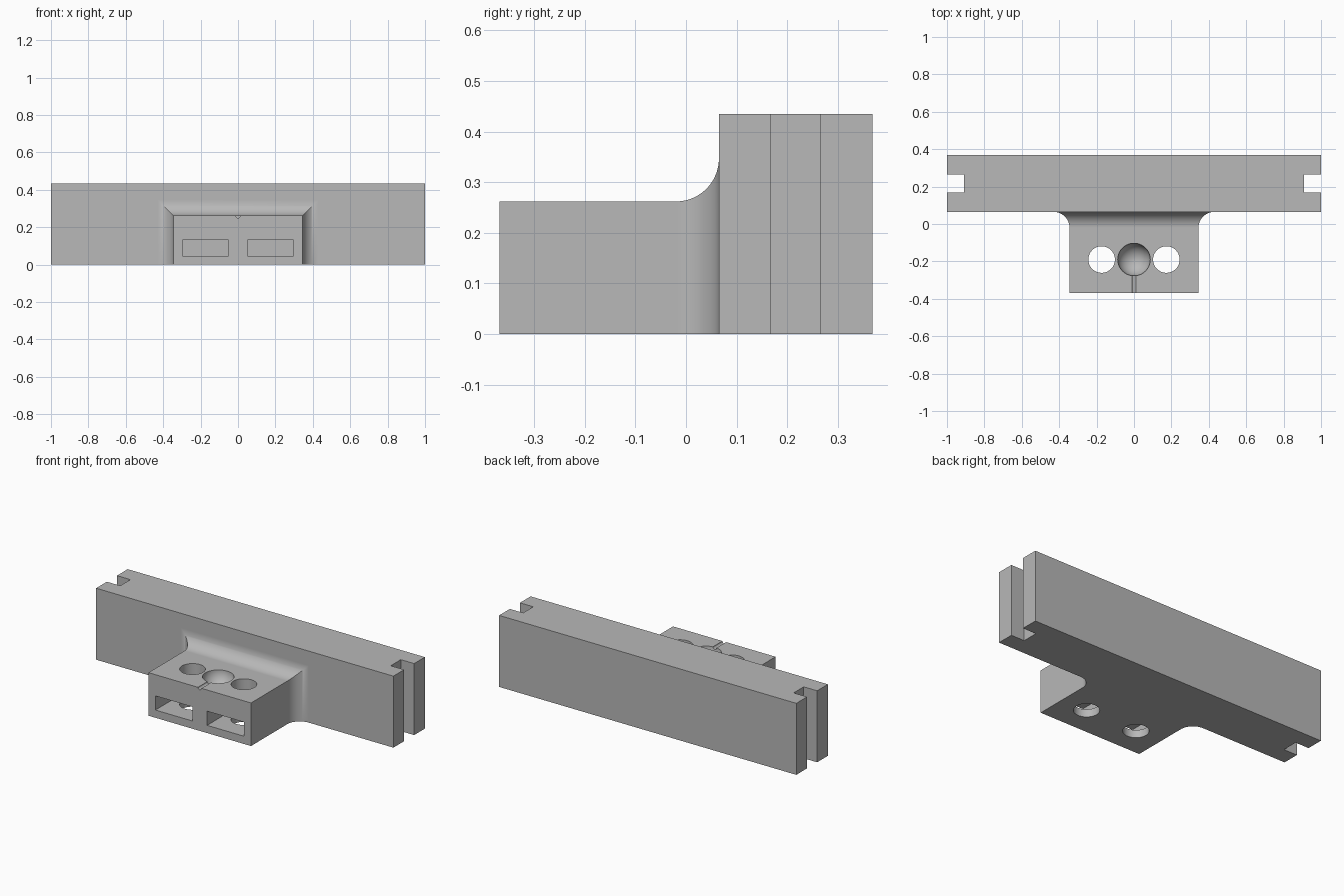
import bpy, bmesh, math
from mathutils import Matrix, Vector

if "Cube" in bpy.data.objects:
    bpy.data.objects.remove(bpy.data.objects["Cube"], do_unlink=True)

grey = bpy.data.materials.new("plain grey")
grey.use_nodes = True
grey.diffuse_color = (0.48, 0.48, 0.48, 1)
grey.node_tree.nodes["Principled BSDF"].inputs["Base Color"].default_value = grey.diffuse_color

SLAB_FRONT, SLAB_BACK, SLAB_TOP = 0.065, 0.368, 0.435
BLOCK_FRONT, BLOCK_HALF, BLOCK_TOP = -0.368, 0.345, 0.262
FILLET = 0.085
HOLE_X, HOLE_Y = 0.173, -0.19


def make_object(name, bm):
    bmesh.ops.recalc_face_normals(bm, faces=bm.faces)
    mesh = bpy.data.meshes.new(name)
    bm.to_mesh(mesh)
    bm.free()
    mesh.materials.append(grey)
    obj = bpy.data.objects.new(name, mesh)
    bpy.context.collection.objects.link(obj)
    return obj


def loft(name, rings):
    """Skin a list of matching closed rings and cap both ends."""
    bm = bmesh.new()
    loops = [[bm.verts.new(p) for p in ring] for ring in rings]
    for a, b in zip(loops, loops[1:]):
        for i in range(len(a)):
            j = (i + 1) % len(a)
            bm.faces.new((a[i], a[j], b[j], b[i]))
    bm.faces.new(loops[0])
    bm.faces.new(loops[-1])
    return make_object(name, bm)


def box(name, low, high):
    rings = [[(low[0], low[1], z), (high[0], low[1], z),
              (high[0], high[1], z), (low[0], high[1], z)] for z in (low[2], high[2])]
    return loft(name, rings)


def cylinder(name, centre, radius, length, turn=0.0):
    bm = bmesh.new()
    place = Matrix.Translation(centre) @ Matrix.Rotation(turn, 4, 'X')
    bmesh.ops.create_cone(bm, cap_ends=True, segments=64, radius1=radius,
                          radius2=radius, depth=length, matrix=place)
    return make_object(name, bm)


def combine(target, tool, operation):
    mod = target.modifiers.new("combine", 'BOOLEAN')
    mod.operation, mod.solver, mod.object = operation, 'EXACT', tool
    bpy.context.view_layer.objects.active = target
    bpy.ops.object.modifier_apply(modifier=mod.name)
    bpy.data.objects.remove(tool, do_unlink=True)


# Long slab with a vertical slot in each end
bracket = box("mounting_bracket", (-1, SLAB_FRONT, 0), (1, SLAB_BACK, SLAB_TOP))
for side in (-1, 1):
    xs = sorted((side * 0.91, side * 1.1))
    slot = box("slot_cutter", (xs[0], 0.168, -0.1), (xs[1], 0.265, 0.6))
    combine(bracket, slot, 'DIFFERENCE')


# Front block, flaring into the slab on the top and both sides
def block_ring(y, flare):
    w, h = BLOCK_HALF + flare, BLOCK_TOP + flare
    return [(-w, y, 0), (w, y, 0), (w, y, h), (-w, y, h)]


steps = 24
rings = [block_ring(BLOCK_FRONT, 0)]
for i in range(steps + 1):
    a = math.pi / 2 * i / steps
    rings.append(block_ring(SLAB_FRONT - FILLET + FILLET * math.sin(a),
                            FILLET * (1 - math.cos(a))))
rings.append(block_ring(SLAB_FRONT + 0.05, FILLET))
combine(bracket, loft("front_block", rings), 'UNION')

# Bolt holes and the front pockets that cross them
for side in (-1, 1):
    hole = cylinder("hole_cutter", (side * HOLE_X, HOLE_Y, 0.15), 0.071, 0.6)
    combine(bracket, hole, 'DIFFERENCE')
    xs = sorted((side * 0.05, side * 0.298))
    pocket = box("pocket_cutter", (xs[0], -0.5, 0.047), (xs[1], -0.065, 0.133))
    combine(bracket, pocket, 'DIFFERENCE')

# Round socket with a fine groove leading to the front
bm = bmesh.new()
bmesh.ops.create_uvsphere(bm, u_segments=64, v_segments=32, radius=0.087,
                          matrix=Matrix.Translation((0, HOLE_Y, BLOCK_TOP)))
combine(bracket, make_object("socket_cutter", bm), 'DIFFERENCE')
groove = cylinder("groove_cutter", Vector((0, -0.33, BLOCK_TOP)), 0.012, 0.24, math.pi / 2)
combine(bracket, groove, 'DIFFERENCE')

# Smooth curves, crisp edges and flat faces
bpy.ops.object.select_all(action='DESELECT')
bracket.select_set(True)
bpy.context.view_layer.objects.active = bracket
bpy.ops.object.shade_smooth_by_angle(angle=math.radians(30))
flatten = bracket.modifiers.new("even_shading", 'WEIGHTED_NORMAL')
flatten.keep_sharp = True
